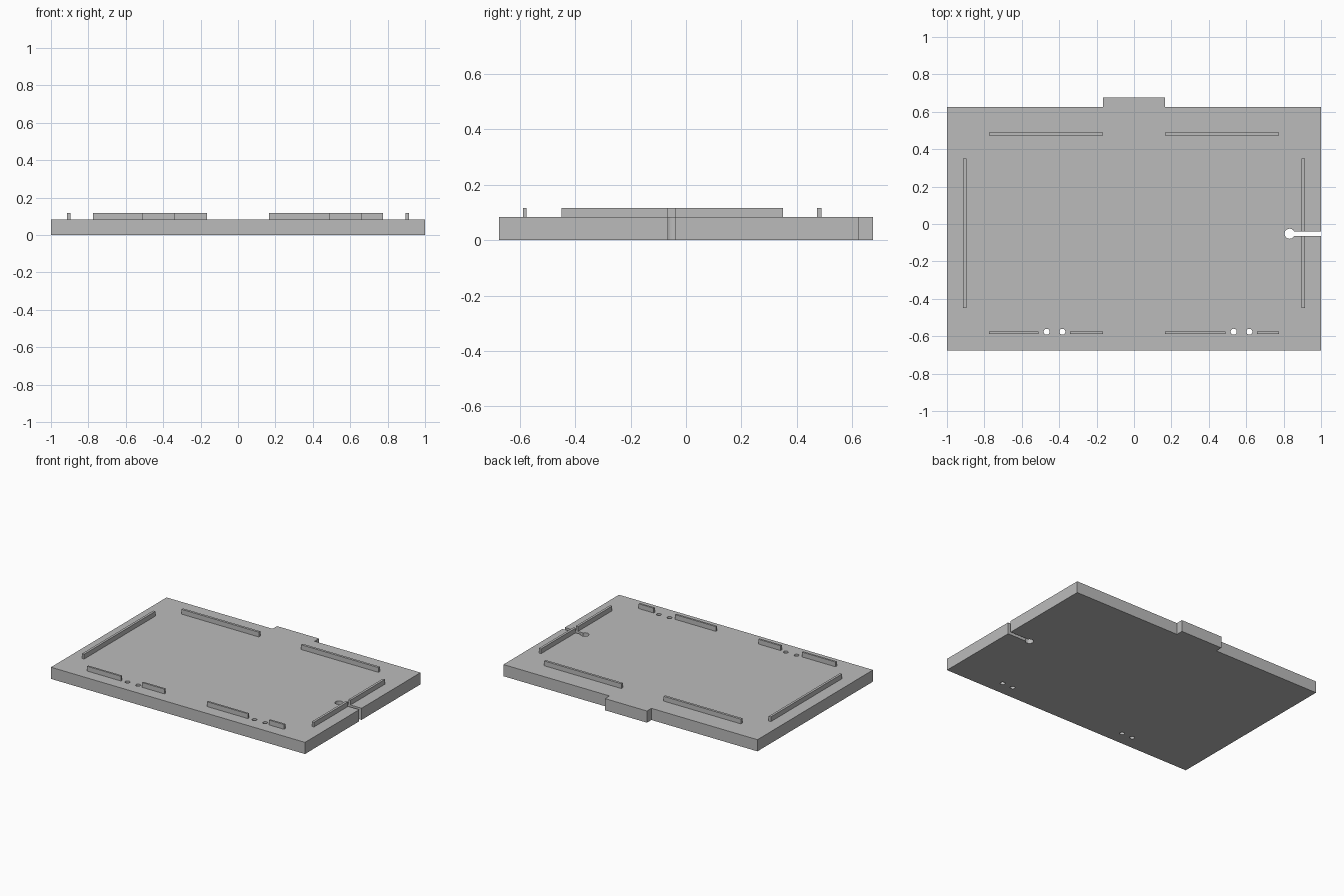
import bpy
import bmesh

if "Cube" in bpy.data.objects:
    bpy.data.objects.remove(bpy.data.objects["Cube"], do_unlink=True)

PLATE_TOP, RAIL_TOP = 0.083, 0.117
SLOT_Y, SLOT_HALF = -0.052, 0.013

grey = bpy.data.materials.new("plain grey")
grey.use_nodes = True
grey.diffuse_color = (0.5, 0.5, 0.5, 1)
grey.node_tree.nodes["Principled BSDF"].inputs["Base Color"].default_value = grey.diffuse_color


def prism(name, outline, z0, z1):
    """Extrude a flat outline between two heights."""
    bm = bmesh.new()
    base = bm.faces.new([bm.verts.new((x, y, z0)) for x, y in outline])
    top = bmesh.ops.extrude_face_region(bm, geom=[base])["geom"]
    bmesh.ops.translate(bm, vec=(0, 0, z1 - z0),
                        verts=[g for g in top if isinstance(g, bmesh.types.BMVert)])
    bmesh.ops.recalc_face_normals(bm, faces=bm.faces)
    mesh = bpy.data.meshes.new(name)
    bm.to_mesh(mesh)
    bm.free()
    mesh.materials.append(grey)
    obj = bpy.data.objects.new(name, mesh)
    bpy.context.collection.objects.link(obj)
    return obj


def box(name, x0, x1, y0, y1, z0=PLATE_TOP, z1=RAIL_TOP):
    return prism(name, [(x0, y0), (x1, y0), (x1, y1), (x0, y1)], z0, z1)


def drill(name, x, y, radius):
    bpy.ops.mesh.primitive_cylinder_add(vertices=32, radius=radius, depth=0.4, location=(x, y, 0))
    cutter = bpy.context.object
    cutter.name = name
    cutter.data.materials.append(grey)
    return cutter


# Base plate with a tab on the back edge
half = [(1, -0.675), (1, 0.625), (0.165, 0.625), (0.165, 0.675)]
plate = prism("base_plate", half + [(-x, y) for x, y in reversed(half)], 0, PLATE_TOP)

# Keyhole slot in the left edge and four screw holes near the front
cutters = [drill("keyhole_cutter", 0.832, SLOT_Y, 0.027),
           box("slot_cutter", 0.832, 1.1, SLOT_Y - SLOT_HALF, SLOT_Y + SLOT_HALF, -0.2, 0.2)]
cutters += [drill("screw_hole_cutter", x, -0.576, 0.016) for x in (-0.467, -0.383, 0.533, 0.617)]
for cutter in cutters:
    cut = plate.modifiers.new(cutter.name, "BOOLEAN")
    cut.operation, cut.solver, cut.object = "DIFFERENCE", "EXACT", cutter
    bpy.context.view_layer.objects.active = plate
    bpy.ops.object.modifier_apply(modifier=cut.name)
    bpy.data.objects.remove(cutter, do_unlink=True)

# Rails along the back and front, broken around the screw holes
for side, x0, x1 in (("right", -0.775, -0.167), ("left", 0.167, 0.775)):
    box("back_rail_" + side, x0, x1, 0.472, 0.489)
for i, (x0, x1) in enumerate([(-0.775, -0.51), (-0.342, -0.167), (0.167, 0.49), (0.657, 0.775)]):
    box(f"front_rail_{i + 1}", x0, x1, -0.589, -0.575)

# Side rails, the left one split by the slot
box("side_rail_right", -0.913, -0.896, -0.45, 0.35)
box("side_rail_left_front", 0.896, 0.913, -0.45, SLOT_Y - SLOT_HALF)
box("side_rail_left_back", 0.896, 0.913, SLOT_Y + SLOT_HALF, 0.35)
